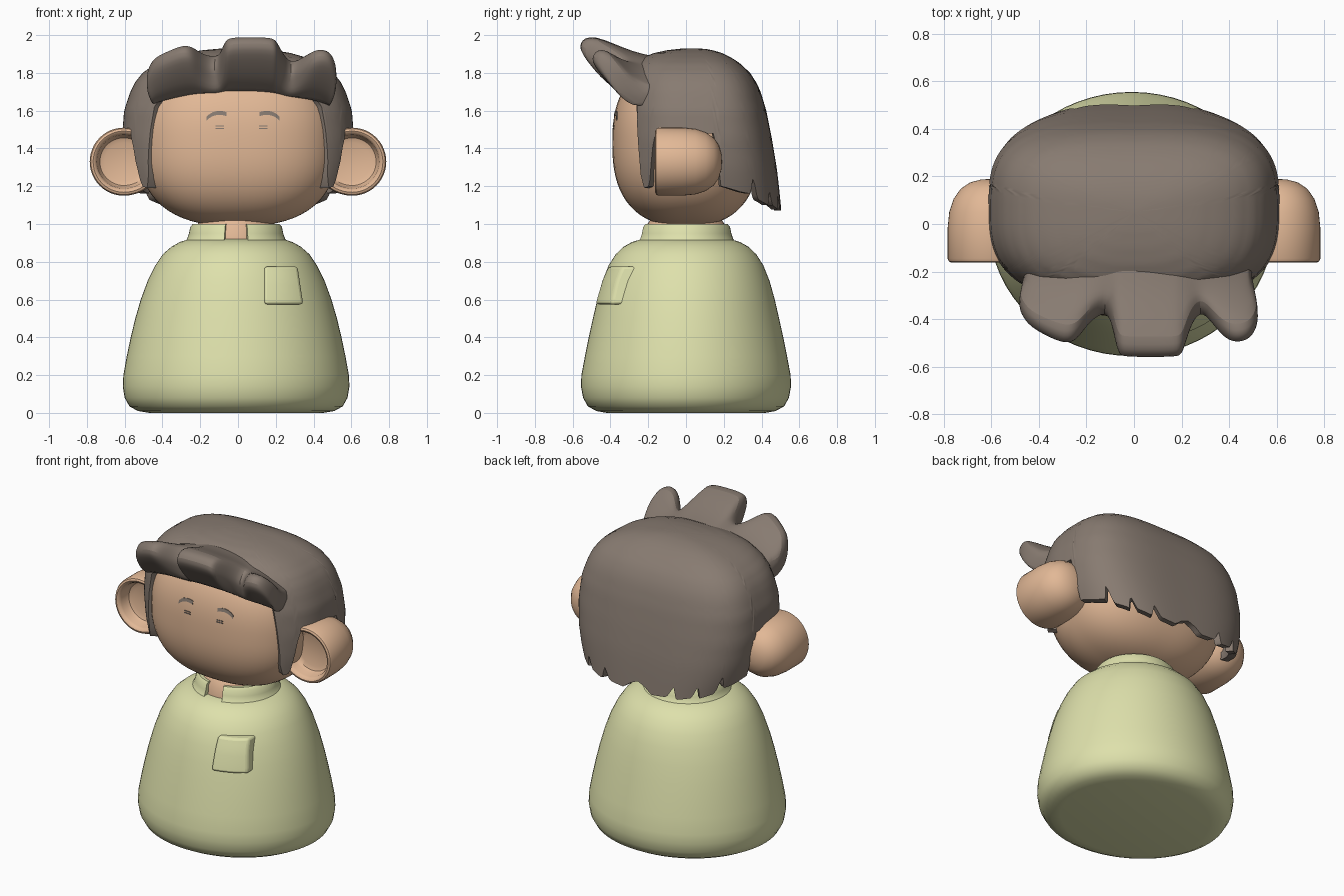
import bpy, bmesh, math

if "Cube" in bpy.data.objects:
    bpy.data.objects.remove(bpy.data.objects["Cube"])


def material(name, rgb):
    m = bpy.data.materials.new(name)
    m.diffuse_color = (*rgb, 1)
    m.use_nodes = True
    m.node_tree.nodes["Principled BSDF"].inputs["Base Color"].default_value = m.diffuse_color
    return m


SKIN = material("skin", (0.76, 0.48, 0.305))
CLOTH = material("pale_green", (0.73, 0.75, 0.41))
HAIR = material("brown_grey", (0.245, 0.198, 0.165))


def finish(bm, name, mat, bevel=0, subsurf=0, angle=40):
    bmesh.ops.recalc_face_normals(bm, faces=bm.faces)
    me = bpy.data.meshes.new(name)
    bm.to_mesh(me)
    bm.free()
    me.materials.append(mat)
    ob = bpy.data.objects.new(name, me)
    bpy.context.collection.objects.link(ob)
    if bevel:
        b = ob.modifiers.new("bevel", 'BEVEL')
        b.width, b.segments = bevel, 3
    if subsurf:
        s = ob.modifiers.new("subsurf", 'SUBSURF')
        s.levels = s.render_levels = subsurf
    bpy.ops.object.select_all(action='DESELECT')
    ob.select_set(True)
    bpy.context.view_layer.objects.active = ob
    bpy.ops.object.shade_smooth_by_angle(angle=math.radians(angle))
    return ob


def loft(name, rings, mat, **kw):
    """Skin closed rings of points; open ends are capped."""
    bm = bmesh.new()
    rows = [[bm.verts.new(p) for p in ring] for ring in rings]
    n = len(rows[0])
    for a, b in zip(rows, rows[1:]):
        for i in range(n):
            bm.faces.new((a[i], a[(i + 1) % n], b[(i + 1) % n], b[i]))
    bmesh.ops.remove_doubles(bm, verts=bm.verts, dist=1e-5)
    bmesh.ops.holes_fill(bm, edges=[e for e in bm.edges if e.is_boundary], sides=0)
    return finish(bm, name, mat, **kw)


def lerp(table, t, col=1):
    """Read a column of a table sorted by its first column."""
    if t <= table[0][0]:
        return table[0][col]
    for a, b in zip(table, table[1:]):
        if t <= b[0]:
            f = (t - a[0]) / (b[0] - a[0])
            return a[col] + f * (b[col] - a[col])
    return table[-1][col]


def circle(n):
    return [2 * math.pi * i / n for i in range(n)]


# Smock body: elliptical lathe, (z, x radius, y radius)
BODY = [(0, .46, .42), (.01, .52, .475), (.035, .565, .52), (.08, .59, .545),
        (.14, .6, .556), (.2, .597, .554), (.3, .579, .535), (.4, .558, .515),
        (.5, .534, .493), (.6, .505, .47), (.7, .468, .442), (.78, .428, .41),
        (.84, .388, .372), (.88, .342, .33), (.905, .297, .285), (.92, .25, .235)]
CX = -.01
loft("smock_body", [[(CX + rx * math.cos(t), ry * math.sin(t), z) for t in circle(64)]
                    for z, rx, ry in BODY], CLOTH)

# Collar: swept arc with a gap at the front
rings = []
for i in range(49):
    t = math.radians(14 + 332 * i / 48)
    rings.append([(CX + r * 1.04 * math.sin(t), -r * math.cos(t), z) for r, z in
                  [(.275, .89), (.25, .92), (.24, .95), (.233, .985), (.22, 1), (.198, 1), (.195, .89)]])
loft("collar", rings, CLOTH)

# Neck seen through the collar gap
loft("neck", [[(CX + r * math.cos(t), r * math.sin(t), z) for t in circle(40)]
              for r, z in ((.225, .9), (.218, .98), (.19, 1.02))], SKIN)

# Chest pocket: raised, flatter patch on the body
def body_front(x, z):
    k = max(0, 1 - ((x - CX) / lerp(BODY, z, 1)) ** 2)
    return -lerp(BODY, z, 2) * math.sqrt(k)


rings = []
for i in range(9):
    u = i / 8
    front, back = [], []
    for j in range(7):
        z = .575 + .2 * j / 6
        x = .14 + u * (.205 - .03 * j / 6)
        y = body_front(x, z)
        front.append((x, y - .025 - .025 * u - .015 * j / 6 * u, z))
        back.append((x, y + .03, z))
    rings.append(front + back[::-1])
loft("pocket", rings, CLOTH, bevel=.014)

# Head: rounded-box superellipsoid
A, B, C, N, HZ = .53, .39, .44, 2.5, 1.428
bm = bmesh.new()
bmesh.ops.create_uvsphere(bm, u_segments=64, v_segments=40, radius=1)
for v in bm.verts:
    s = sum(abs(c) ** N for c in v.co) ** (-1 / N)
    v.co = (v.co.x * s * A, v.co.y * s * B, HZ + v.co.z * s * C)
finish(bm, "head", SKIN)


# Brows and eyes: thin plates on the face
def face_strip(name, pts, thick):
    rings = []
    for x, z in pts:
        ring = []
        for dz, off in ((-1, -.003), (1, -.003), (1, .004), (-1, .004)):
            zz = z + dz * thick / 2
            k = 1 - abs(x / A) ** N - abs((zz - HZ) / C) ** N
            ring.append((x, -B * k ** (1 / N) + off, zz))
        rings.append(ring)
    loft(name, rings, HAIR)


for side, label in ((-1, "left"), (1, "right")):
    face_strip(label + "_brow", [(.027 + side * x, z) for x, z in
               [(.088, 1.582), (.11, 1.587), (.135, 1.588), (.16, 1.582), (.18, 1.57), (.193, 1.558)]], .021)
    for k, z in enumerate((1.505, 1.518)):
        face_strip(f"{label}_eye_line_{k + 1}", [(.018 + side * x, z) for x in (.093, .115, .138)], .006)

# Ears: cupped lathe around the y axis, (radius, y)
EAR = [(0, -.075), (.1, -.075), (.126, -.085), (.137, -.105), (.142, -.14), (.15, -.157),
       (.162, -.163), (.174, -.158), (.18, -.145), (.18, -.02), (.173, .05), (.155, .105),
       (.125, .148), (.085, .175), (.04, .187), (0, .19)]
for side, label in ((-1, "left"), (1, "right")):
    loft(label + "_ear", [[(side * (.605 + r * math.cos(t) * (1 if math.cos(t) > 0 else 1.1)), y,
                            1.33 + r * math.sin(t)) for t in circle(48)] for r, y in EAR], SKIN)

# Hair cap: superelliptic shell, (z, x radius, back radius, front radius)
CAP = [(1.07, .53, .455, .39), (1.2, .575, .442, .39), (1.3, .6, .43, .39), (1.45, .615, .405, .39),
       (1.6, .603, .375, .39), (1.7, .57, .345, .38), (1.75, .545, .322, .37), (1.8, .505, .289, .352),
       (1.85, .435, .237, .32), (1.88, .365, .192, .283), (1.905, .28, .142, .22), (1.92, .19, .092, .15),
       (1.928, .1, .047, .08), (1.93, 0, 0, 0)]
# Lower hair edge by angle from the front: fringe, sideburn, ear gap, back tufts
EDGE = [(0, 1.74), (36, 1.7), (42, 1.62), (44, 1.45), (48, 1.26), (52, 1.19), (58, 1.2),
        (61, 1.4), (64, 1.48), (97, 1.48), (99, 1.2), (112, 1.17), (121, 1.16), (125, 1.25),
        (128, 1.13), (141, 1.1), (145, 1.18), (148, 1.1), (160, 1.075), (163.5, 1.15),
        (167, 1.08), (176, 1.07), (180, 1.13)]
CY, COLS, ROWS = .05, 240, 30


def cap_point(t, f, inner):
    deg = math.degrees(t)
    low = lerp(EDGE, min(deg, 360 - deg))
    z = low + (1.93 - low) * (1 - f ** 2)
    s, c = math.sin(t), math.cos(t)
    e = .74 if c > 0 else .64
    x = math.copysign(abs(s) ** e, s) * lerp(CAP, z, 1)
    y = -math.copysign(abs(c) ** e, c) * lerp(CAP, z, 3 if c > 0 else 2)
    if inner:
        k = .9 if c > 0 else .92
        x, y, z = x * k, y * k, low + (z - low) * .97
    return (x, CY + y, z)


steps = [(j / ROWS, False) for j in range(ROWS + 1)]
steps += [(f, True) for f, _ in reversed(steps)]
loft("hair_cap", [[cap_point(t, f, inner) for t in circle(COLS)] for f, inner in steps], HAIR, angle=50)

# Swept-up fringe with three tufts: (x, tip y, tip z)
TUFTS = [(-.49, -.33, 1.78), (-.475, -.38, 1.85), (-.44, -.43, 1.9), (-.37, -.47, 1.93),
         (-.29, -.505, 1.965), (-.24, -.49, 1.95), (-.19, -.41, 1.9), (-.115, -.36, 1.865),
         (-.09, -.43, 1.92), (-.068, -.55, 1.985), (-.04, -.558, 2.003), (.07, -.56, 2.005),
         (.18, -.558, 2.003), (.205, -.55, 1.985), (.235, -.43, 1.92), (.28, -.36, 1.85),
         (.325, -.41, 1.87), (.38, -.48, 1.92), (.43, -.5, 1.945), (.49, -.485, 1.935),
         (.52, -.43, 1.87), (.525, -.36, 1.78)]
rings = []
for x, y, z in TUFTS:
    bx, by, bz = x * .92, -.365 + .3 * x * x, 1.675 - .27 * x * x
    y, z = y - .012, z + .012
    rings.append([(bx, by + .13, bz + .05), (bx, by, bz), (x, y + .02, z - .125), (x, y, z - .06),
                  (x, y + .07, z), (bx, -.27, 1.9 - .55 * x * x), (bx, -.1, 1.885 - .62 * x * x),
                  (bx, .0, 1.8 - .6 * x * x)])
loft("fringe", rings, HAIR, subsurf=2, angle=60)
